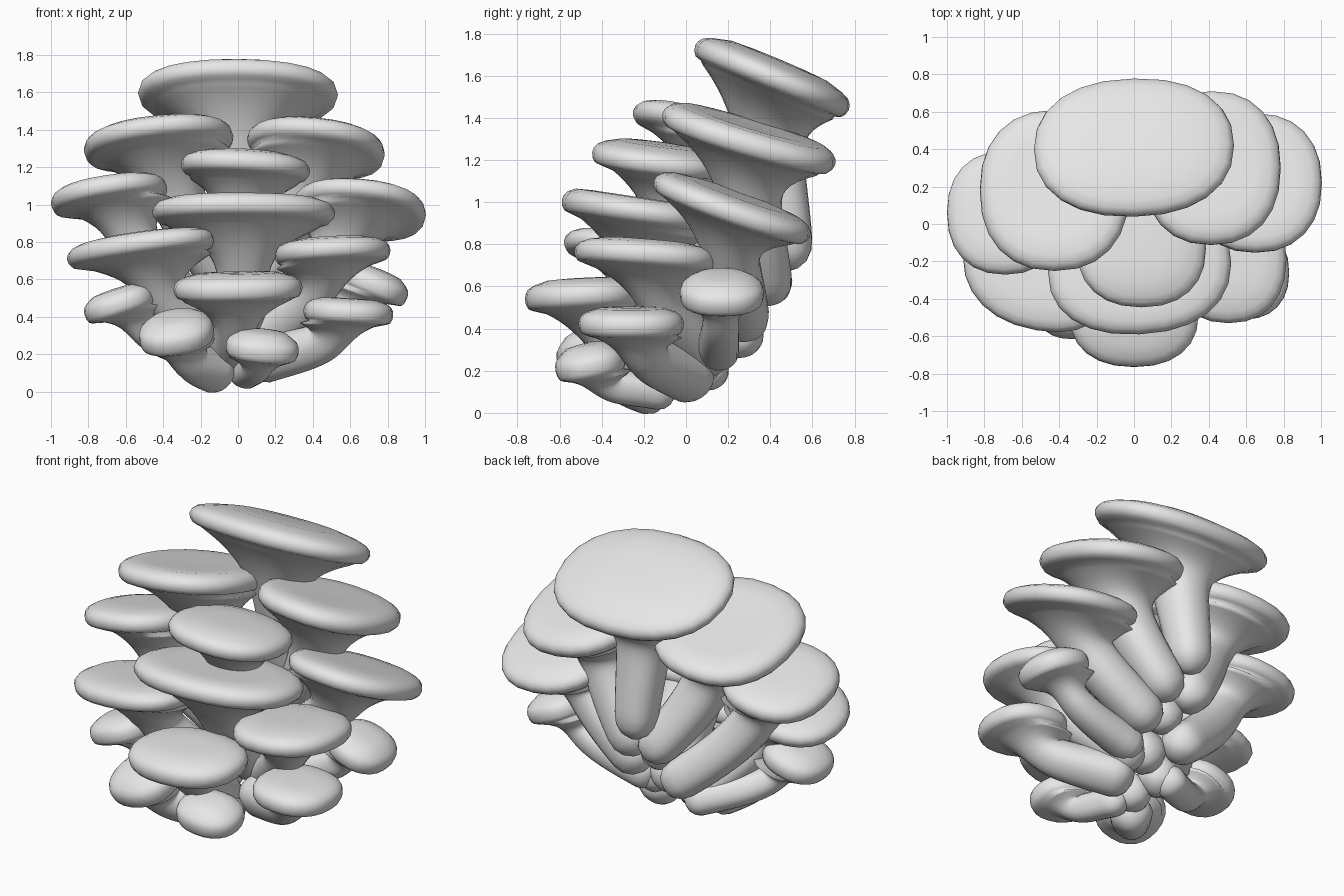
import bpy, bmesh, math
from mathutils import Vector

if "Cube" in bpy.data.objects:
    bpy.data.objects.remove(bpy.data.objects["Cube"])

SIDES = 24
STEM_RINGS = 18

grey = bpy.data.materials.new("mushroom_grey")
grey.diffuse_color = (0.8, 0.8, 0.8, 1.0)
grey.use_nodes = True
grey.node_tree.nodes["Principled BSDF"].inputs["Base Color"].default_value = grey.diffuse_color


def soft(x):
    """Slightly squared circle coordinate."""
    return math.copysign(abs(x) ** 0.88, x)


def mushroom(name, centre, half, slope, base, r, t=0.055, dome=0.08, skew=0.0,
             taper=0.0, bow=0.42):
    """One lofted mushroom: rounded foot, curved stem, flared gills, rolled rim, cap."""
    c, b = Vector(centre), Vector(base)
    u, v = Vector((1, 0, slope[0])), Vector((0, 1, slope[1]))
    n = u.cross(v).normalized()
    cap_u = u * half[0] + v * half[1] * skew
    cap_v = v * half[1] * math.sqrt(1 - skew * skew)
    inward = Vector((b.x - c.x, b.y - c.y, 0)) * 0.13
    inward -= n * inward.dot(n)
    end = c - n * t * 1.3 + inward
    length = (end - b).length
    # control points bow the stem outwards, then turn it towards the cap
    mid = Vector((b.x + (c.x - b.x) * 0.66, b.y + (c.y - b.y) * 0.66,
                  b.z + (c.z - b.z) * bow))
    p1 = b.lerp(mid, 0.67)
    up = (n + Vector((0, 0, 1))).normalized()
    p2 = end.lerp(mid, 0.67).lerp(end - up * length * 0.33, 0.5)
    flare = 0.85 * (half[0] + half[1]) / 2
    rings = []          # (centre, first radius vector, second radius vector)

    def stem_axes(tangent):
        q = n.rotation_difference(tangent)
        su = q @ u.normalized()
        return su, tangent.cross(su)

    # rounded foot
    d0 = (p1 - b).normalized()
    su, sv = stem_axes(d0)
    for a in (75, 50, 25):
        k = (1 - taper / 2) * r * math.cos(math.radians(a))
        rings.append((b - d0 * r * math.sin(math.radians(a)), su * k, sv * k))
    foot = b - d0 * r
    # stem widening into the gills
    for i in range(STEM_RINGS + 1):
        s = i / STEM_RINGS
        s = 1 - (1 - s) ** 1.3
        m = 1 - s
        p = b * m ** 3 + p1 * 3 * s * m * m + p2 * 3 * s * s * m + end * s ** 3
        d = ((p1 - b) * m * m + (p2 - p1) * 2 * s * m + (end - p2) * s * s).normalized()
        f = max(0.0, 1 - m * length / flare)
        d = d.lerp(n, f).normalized()
        su, sv = stem_axes(d)
        w = 0.72 * f ** 3
        k = r * (1 + taper * (s - 0.5))
        rings.append((p, (su * k).lerp(cap_u, w), (sv * k).lerp(cap_v, w)))
    # rim and domed cap top
    for f, h in ((0.87, -t), (0.945, -0.85 * t), (0.985, -0.5 * t), (1.0, -0.05 * t),
                 (0.985, 0.35 * t), (0.94, 0.7 * t), (0.84, t),
                 (0.62, t * 0.45 + dome * 0.62), (0.32, t * 0.1 + dome * 0.92)):
        rings.append((c + n * h, cap_u * f, cap_v * f))

    bm = bmesh.new()
    loops = []
    for p, ru, rv in rings:
        loops.append([bm.verts.new(p + ru * soft(math.cos(a)) + rv * soft(math.sin(a)))
                      for a in (2 * math.pi * j / SIDES for j in range(SIDES))])
    for lo, hi in zip(loops, loops[1:]):
        for j in range(SIDES):
            k = (j + 1) % SIDES
            bm.faces.new((lo[j], lo[k], hi[k], hi[j]))
    bottom, top = bm.verts.new(foot), bm.verts.new(c + n * dome)
    for j in range(SIDES):
        k = (j + 1) % SIDES
        bm.faces.new((bottom, loops[0][k], loops[0][j]))
        bm.faces.new((top, loops[-1][j], loops[-1][k]))
    bmesh.ops.recalc_face_normals(bm, faces=bm.faces)
    for face in bm.faces:
        face.smooth = True
    me = bpy.data.meshes.new(name)
    bm.to_mesh(me)
    bm.free()
    me.materials.append(grey)
    bpy.context.collection.objects.link(bpy.data.objects.new(name, me))


# top tier
mushroom("top_mushroom", (0, .41, 1.595), (.535, .365), (0, -.42), (0, .48, .82), .145, .06, .09, .03, .35)
mushroom("upper_left_mushroom", (-.425, .18, 1.33), (.4, .43), (.1, -.25), (-.1, .38, .64), .14, .06, .055, 0, .25)
mushroom("upper_right_mushroom", (.415, .3, 1.305), (.37, .41), (-.1, -.3), (.12, .38, .64), .14, .06, .06, 0, .25)
mushroom("upper_centre_mushroom", (.04, -.13, 1.20), (.345, .315), (-.06, -.13), (0, .24, .52), .125, .055, .08, 0, .15)

# middle tier
mushroom("middle_left_mushroom", (-.69, .06, 1.05), (.31, .33), (.15, -.2), (-.15, .25, .38), .125, .055, .07, 0, .1)
mushroom("middle_right_mushroom", (.65, .22, .975), (.355, .37), (-.08, -.36), (.18, .27, .46), .13, .055, .065, 0, .1)
mushroom("middle_centre_mushroom", (.03, -.23, .96), (.49, .36), (0, -.15), (.02, .1, .33), .135, .06, .06, .06, .15)

# lower tier
mushroom("lower_left_mushroom", (-.52, -.24, .765), (.395, .335), (.12, -.12), (-.13, .06, .24), .115, .055, .07, -.2)
mushroom("lower_right_mushroom", (.505, -.19, .745), (.31, .34), (.05, -.08), (.14, .1, .28), .11, .055, .075)
mushroom("lower_centre_mushroom", (0, -.485, .555), (.345, .28), (.02, .05), (-.05, -.08, .17), .11, .06, .085)

# small mushrooms around the foot
mushroom("small_left_mushroom", (-.635, -.19, .47), (.185, .20), (.33, 0), (-.17, .11, .20), .085, .055, .085, 0, -.2, .3)
mushroom("small_front_left_mushroom", (-.33, -.43, .315), (.20, .18), (.15, .42), (-.13, -.18, .112), .105, .06, .1, 0, -.2, .2)
mushroom("small_front_mushroom", (.13, -.455, .235), (.195, .165), (-.1, .2), (.04, -.13, .10), .08, .055, .095, 0, -.1, .25)
mushroom("small_right_mushroom", (.59, -.26, .425), (.24, .25), (-.06, .0), (.15, .01, .175), .11, .055, .075, 0, -.25, .3)
mushroom("small_back_right_mushroom", (.73, .17, .57), (.175, .20), (-.4, 0), (.18, .15, .30), .09, .055, .09, 0, -.25, .3)
